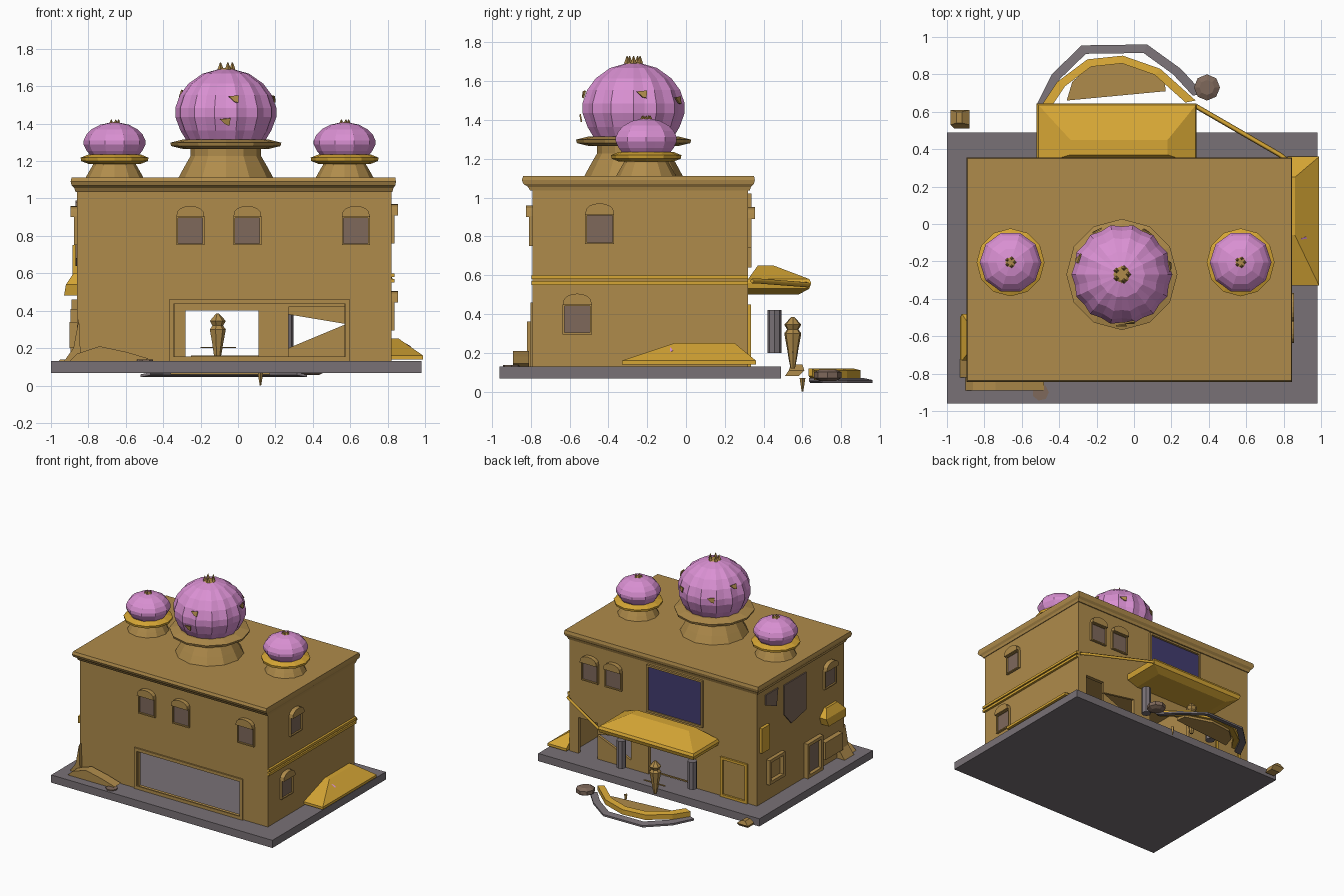
import bpy, bmesh
from math import sin, cos, pi, radians
from mathutils import Matrix, Vector

if "Cube" in bpy.data.objects:
    bpy.data.objects.remove(bpy.data.objects["Cube"], do_unlink=True)


def material(name, r, g, b):
    m = bpy.data.materials.new(name)
    m.use_nodes = True
    col = (r, g, b, 1)
    m.diffuse_color = col
    m.node_tree.nodes["Principled BSDF"].inputs["Base Color"].default_value = col
    return m


SAND = material("sandstone", .43, .26, .07)
GOLD = material("gold", .67, .38, .035)
STONE = material("grey stone", .19, .165, .18)
PINK = material("dome pink", .70, .28, .65)
PANE = material("brown pane", .21, .14, .105)
BLUE = material("dark blue", .055, .045, .16)


def loft(name, rings, mat, xf=None):
    """Skin a stack of equal point rings and cap both ends."""
    bm = bmesh.new()
    rows = [[bm.verts.new(p) for p in ring] for ring in rings]
    n = len(rows[0])
    for a, b in zip(rows, rows[1:]):
        for i in range(n):
            j = (i + 1) % n
            bm.faces.new((a[i], a[j], b[j], b[i]))
    bm.faces.new(rows[0][::-1])
    bm.faces.new(rows[-1])
    bmesh.ops.recalc_face_normals(bm, faces=bm.faces)
    if xf:
        bm.transform(xf)
    mesh = bpy.data.meshes.new(name)
    bm.to_mesh(mesh)
    bm.free()
    mesh.materials.append(mat)
    obj = bpy.data.objects.new(name, mesh)
    bpy.context.collection.objects.link(obj)
    return obj


def rect(x0, x1, y0, y1, z):
    return [(x0, y0, z), (x1, y0, z), (x1, y1, z), (x0, y1, z)]


def box(name, x0, x1, y0, y1, z0, z1, mat, xf=None):
    return loft(name, [rect(x0, x1, y0, y1, z0), rect(x0, x1, y0, y1, z1)], mat, xf)


def prism(name, pts, depth, mat, xf=None):
    return loft(name, [[(x, 0, z) for x, z in pts], [(x, -depth, z) for x, z in pts]], mat, xf)


def lathe(name, cx, cy, profile, n, mat, flute=1.0):
    def ring(r, z):
        return [(cx + r * (flute if i % 2 else 1) * cos(2 * pi * i / n),
                 cy + r * (flute if i % 2 else 1) * sin(2 * pi * i / n), z) for i in range(n)]
    return loft(name, [ring(r, z) for r, z in profile], mat)


def place(side, along, z):
    """Matrix putting local -y outward on a wall side."""
    spot, turn = {"front": ((along, FRONT, z), 0), "back": ((along, BACK, z), 180),
                  "left": ((LEFT, along, z), 90), "right": ((RIGHT, along, z), -90)}[side]
    return Matrix.Translation(spot) @ Matrix.Rotation(radians(turn), 4, "Z")


def frame(name, w, h, t, depth, mat, xf):
    box(name + "_jamb_a", -w / 2, -w / 2 + t, -depth, 0, 0, h, mat, xf)
    box(name + "_jamb_b", w / 2 - t, w / 2, -depth, 0, 0, h, mat, xf)
    box(name + "_head", -w / 2 + t, w / 2 - t, -depth, 0, h - t, h, mat, xf)
    box(name + "_sill", -w / 2 + t, w / 2 - t, -depth, 0, 0, t, mat, xf)


def window(name, side, along, z):
    xf = place(side, along, z)
    prism(name + "_pane", [(-.066, 0), (.066, 0), (.066, .16), (-.066, .16)], .006, PANE, xf)
    frame(name + "_frame", .15, .155, .009, .018, SAND, xf)
    arch = [(.075 * cos(pi * i / 8), .15 + .06 * sin(pi * i / 8) ** .7) for i in range(9)]
    prism(name + "_hood", arch, .035, SAND, xf)


RIGHT, LEFT, FRONT, BACK = -.86, .82, -.79, .32
T, BASE, TOP = .03, .13, 1.04

# Ground slab
box("ground_slab", -1, .98, -.96, .49, .068, BASE, STONE)


# Walls with openings, given as (start, end, sill, head)
def wall(name, y0, y1, openings):
    x = RIGHT
    for i, (a, b, sill, head) in enumerate(openings):
        box(f"{name}_pier_{i}", x, a, y0, y1, BASE, TOP, SAND)
        box(f"{name}_lintel_{i}", a, b, y0, y1, head, TOP, SAND)
        if sill > BASE:
            box(f"{name}_sill_{i}", a, b, y0, y1, BASE, sill, SAND)
        x = b
    box(name + "_end_pier", x, LEFT, y0, y1, BASE, TOP, SAND)


wall("front_wall", FRONT, FRONT + T, [(-.34, .57, .15, .44)])
wall("back_wall", BACK - T, BACK, [(-.28, .11, BASE, .40), (.27, .74, BASE, .42)])
box("left_wall", LEFT - T, LEFT, FRONT + T, BACK - T, BASE, TOP, SAND)
box("right_wall", RIGHT, RIGHT + T, FRONT + T, BACK - T, BASE, TOP, SAND)
frame("front_opening_frame", .97, .33, .025, .012, SAND, place("front", .115, BASE))
brk = Matrix.Translation((0, BACK, 0))
prism("broken_panel_top", [(.27, .38), (.57, .33), (.57, .42), (.27, .42)], .02, SAND, brk)
prism("broken_panel_bottom", [(.27, BASE), (.57, BASE), (.57, .325), (.27, .2)], .02, SAND, brk)

# Flat roof with flared cornice
loft("roof_cornice", [rect(RIGHT - e, LEFT + e * .7, FRONT - e * 1.6, BACK + e, z)
                      for e, z in ((.008, 1.035), (.015, 1.055), (.03, 1.07), (.035, 1.09), (.03, 1.112))], SAND)

# Domes on flared drums
def dome(name, cx, cy, r, z0, h, ribs):
    drum = z0 - 1.11
    lathe(name + "_drum", cx, cy, [(r * .94, 1.11), (r * .82, 1.11 + drum * .3), (r * .70, 1.11 + drum * .58),
                                   (r * .70, z0 - .01)], 12, SAND)
    lathe(name + "_collar", cx, cy, [(r * .85, z0 - .045), (r * 1.08, z0 - .03), (r * 1.1, z0 - .012),
                                     (r * .85, z0 + .005)], 12, GOLD if r < .2 else SAND)
    shape = ((.78, 0), (.9, .14), (1, .33), (1, .46), (.91, .64), (.74, .8), (.46, .94), (.16, 1))
    lathe(name, cx, cy, [(r * a, z0 + h * b) for a, b in shape], ribs * 2, PINK, .95)
    # Crown of pointed leaves
    lathe(name + "_crown_base", cx, cy, [(r * .2, z0 + h * .985), (r * .12, z0 + h * 1.02)], 8, SAND)
    for i in range(5):
        a = 2 * pi * i / 5
        px, py = cx + r * .13 * cos(a), cy + r * .13 * sin(a)
        lathe(f"{name}_crown_leaf_{i}", px, py, [(r * .06, z0 + h), (r * .01, z0 + h * 1.1)], 4, SAND)


dome("centre_dome", -.065, -.27, .27, 1.31, .38, 14)
for name, cx in (("right_dome", -.66), ("left_dome", .57)):
    dome(name, cx, -.205, .165, 1.23, .175, 10)

# Worn gold patches on the centre dome
for i, (ang, z, rad) in enumerate(((-90, 1.41, .268), (-80, 1.53, .258), (10, 1.53, .258),
                                   (60, 1.5, .262), (120, 1.48, .265), (160, 1.56, .245))):
    a = radians(ang)
    out = Vector((cos(a), sin(a), (z - 1.46) * 4))
    xf = Matrix.Translation((-.065 + rad * cos(a), -.27 + rad * sin(a), z)) @ out.to_track_quat("-Y", "Z").to_matrix().to_4x4()
    prism(f"dome_patch_{i}", [(-.03, .015), (.025, .02), (.02, -.02), (0, -.015)], .008, SAND, xf)

# Arched windows
for i, (side, along, z) in enumerate((("front", -.255, .75), ("front", .05, .75), ("front", .63, .75),
                                      ("left", -.445, .76), ("left", -.56, .295),
                                      ("back", .63, .74), ("back", .42, .74), ("right", -.6, .75))):
    window(f"window_{i}", side, along, z)

# Large blue panel on the back
panel = place("back", -.13, .64)
prism("blue_panel", [(-.24, 0), (.24, 0), (.24, .36), (-.24, .36)], .008, BLUE, panel)
frame("blue_panel_frame", .5, .38, .015, .018, SAND, panel)
frame("back_door_frame", .24, .32, .02, .015, GOLD, place("back", -.66, BASE))

# Right side fittings
frame("side_frame", .2, .2, .025, .03, SAND, place("right", .1, .26))
frame("side_door_frame", .2, .28, .025, .035, SAND, place("right", -.38, BASE))
box("side_door_pane", -.08, .08, -.006, 0, .01, .25, PANE, place("right", -.38, BASE))
box("side_plate", -.05, .05, -.025, 0, 0, .2, GOLD, place("right", .24, .55))
prism("side_brown_panel", [(-.14, .1), (-.05, 0), (.14, .04), (.14, .34), (-.14, .34)], .009, PANE,
      place("right", -.16, .64))
prism("side_brown_patch", [(-.08, .06), (.06, 0), (.08, .14), (-.08, .14)], .009, PANE, place("right", .14, .85))
loft("side_hood", [rect(-.93, RIGHT, -.72, -.5, .48), rect(-.92, RIGHT, -.73, -.48, .54),
                   rect(-.88, RIGHT, -.68, -.54, .6)], GOLD)
box("side_sill", -.9, RIGHT, -.72, -.5, .2, .34, SAND)

# Moulding on the left side
for z in (.55, .58):
    box("left_moulding", LEFT, LEFT + .018, FRONT - .005, BACK, z, z + .02, GOLD)

# Entrance canopy and its columns
loft("canopy", [rect(-.42, .24, BACK, .58, .50), rect(-.51, .33, BACK, .635, .53), rect(-.52, .335, BACK, .645, .56),
                rect(-.51, .33, BACK, .635, .58), rect(-.34, .18, .37, .45, .65)], GOLD)
for name, x in (("right_column", -.375), ("left_column", .26)):
    lathe(name, x, .455, [(.036, .2), (.036, .42)], 8, STONE)


def rod(name, pts, r, mat):
    cu = bpy.data.curves.new(name, "CURVE")
    cu.dimensions = "3D"
    cu.bevel_depth, cu.bevel_resolution, cu.use_fill_caps = r, 0, True
    sp = cu.splines.new("POLY")
    sp.points.add(len(pts) - 1)
    for p, co in zip(sp.points, pts):
        p.co = (*co, 1)
    cu.materials.append(mat)
    bpy.context.collection.objects.link(bpy.data.objects.new(name, cu))


rod("canopy_stay", [(.33, .63, .55), (.78, .37, .57), (.82, .34, .57)], .013, GOLD)

# Carved post with crossbar at the entrance
lathe("entrance_post", -.11, .55, [(.012, .12), (.022, .17), (.03, .22), (.045, .3), (.03, .32), (.045, .345),
                                   (.008, .385)], 7, SAND)
box("post_crossbar", -.2, -.01, .545, .555, .2, .207, SAND)
box("threshold_bar", -.25, .57, .3, .31, .15, .16, SAND)


# Curved steps behind the building
def arc(name, pts, k, z0, z1, mat):
    rings = []
    for x, y in pts:
        xi, yi = -.09 + (x + .09) * k, .58 + (y - .58) * k
        rings.append([(x, y, z0), (x, y, z1), (xi, yi, z1 + .01), (xi, yi, z0 + .01)])
    loft(name, rings, mat)


arc("outer_step", [(-.52, .64), (-.44, .8), (-.28, .955), (.07, .96), (.25, .83), (.37, .7)], .88, .045, .06, STONE)
arc("inner_step", [(-.49, .64), (-.41, .76), (-.25, .88), (-.06, .9), (.14, .83), (.33, .66)], .87, .07, .11, GOLD)
loft("step_platform", [[(-.36, .66, z), (.17, .71, z), (.16, .79, z), (-.06, .86, z), (-.24, .84, z), (-.33, .76, z)]
                       for z in (.06, .085)], SAND)
lathe("step_post_cap", .39, .73, [(.04, .055), (.07, .07), (.07, .1), (.04, .115)], 8, PANE)
lathe("broken_spike", .12, .6, [(.004, 0), (.015, .07)], 4, SAND)
loft("loose_stone", [rect(-.96, -.88, .51, .58, .08), rect(-.98, -.88, .53, .61, .11), rect(-.95, -.92, .54, .6, .14)], SAND)

# Fallen canopy on the left side
loft("fallen_canopy", [rect(LEFT, .99, -.33, .36, .14), rect(LEFT, .99, -.33, .36, .16),
                       rect(LEFT, .86, -.06, .25, .25)], GOLD)
pink = Matrix.Translation((.905, -.1, .208)) @ Vector((.7, -.25, 1)).to_track_quat("Z", "Y").to_matrix().to_4x4()
loft("pink_shard", [[(.035 * cos(i * pi / 3), .03 * sin(i * pi / 3), z) for i in range(6)] for z in (-.004, .005)], PINK, pink)

# Rubble at the front corner
rubble = [(-.9, .13), (-.5, .13), (-.48, .145), (-.6, .18), (-.74, .21), (-.86, .17)]
prism("front_rubble", rubble, .08, SAND, Matrix.Translation((0, FRONT - .02, 0)))
prism("corner_rubble", [(-.93, .13), (-.84, .13), (-.85, .36), (-.88, .2)], .12, SAND, Matrix.Translation((0, -.7, 0)))
lathe("rubble_disc", -.5, -.9, [(.045, .13), (.045, .138)], 7, PANE)
